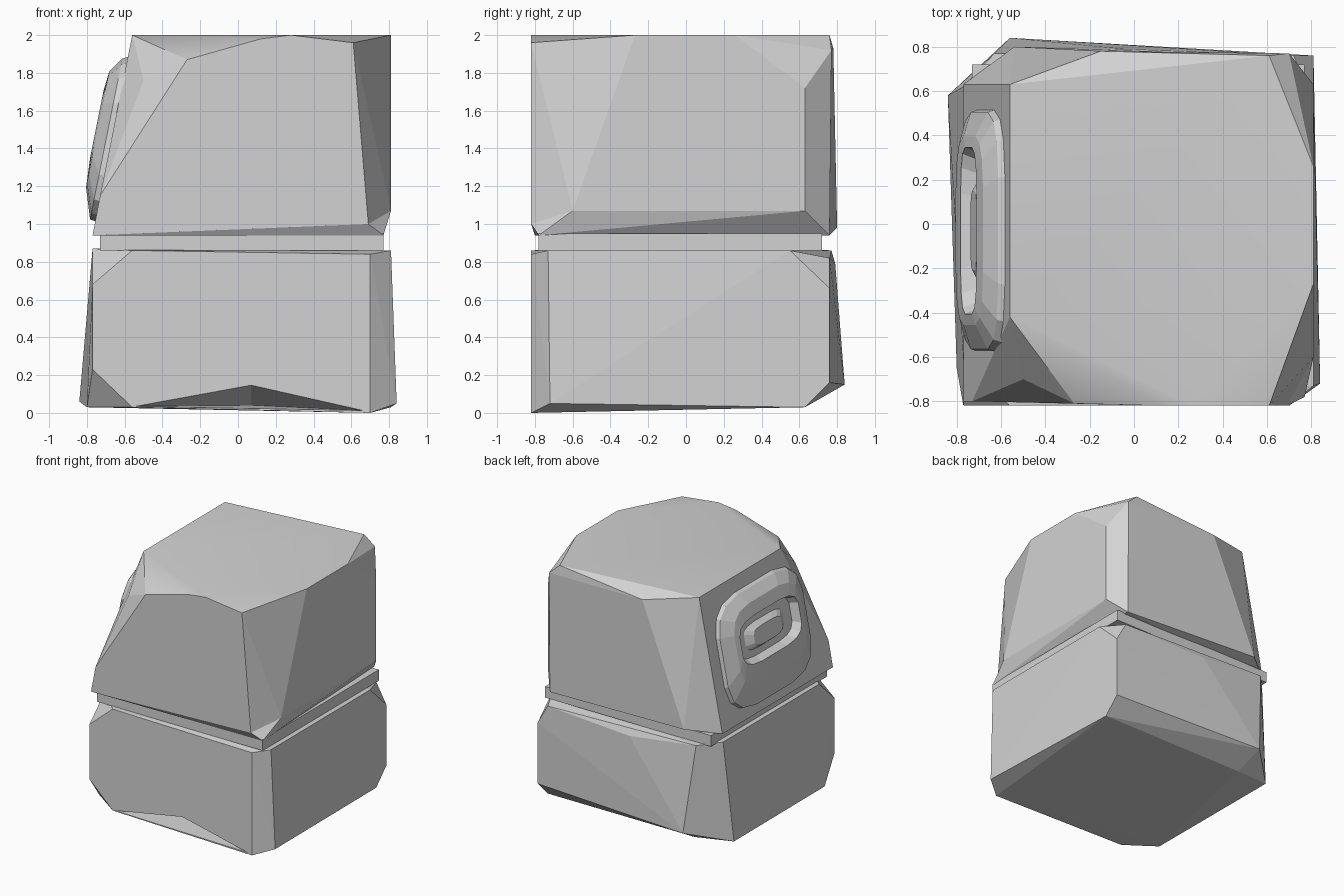
import bpy, bmesh, math

cube = bpy.data.objects.get("Cube")
if cube:
    bpy.data.objects.remove(cube, do_unlink=True)

stone = bpy.data.materials.new("grey stone")
stone.use_nodes = True
GREY = (0.65, 0.65, 0.65, 1)
stone.diffuse_color = GREY
stone.node_tree.nodes["Principled BSDF"].inputs["Base Color"].default_value = GREY


def finish(name, bm):
    bmesh.ops.recalc_face_normals(bm, faces=bm.faces[:])
    mesh = bpy.data.meshes.new(name)
    bm.to_mesh(mesh)
    bm.free()
    mesh.materials.append(stone)
    ob = bpy.data.objects.new(name, mesh)
    bpy.context.collection.objects.link(ob)
    return ob


def hewn(name, points):
    """Rough-cut block: the convex hull of its corner points."""
    bm = bmesh.new()
    for p in points:
        bm.verts.new(p)
    bmesh.ops.convex_hull(bm, input=bm.verts[:])
    loose = [v for v in bm.verts if not v.link_faces]
    bmesh.ops.delete(bm, geom=loose, context="VERTS")
    bmesh.ops.dissolve_limit(bm, angle_limit=math.radians(2),
                             verts=bm.verts[:], edges=bm.edges[:])
    return finish(name, bm)


# Lower block with chipped corners
lower = hewn("lower_block", [
    # front face
    (-.77, -.82, .68), (-.56, -.82, .86), (.70, -.82, .84),
    (.70, -.82, 0), (-.56, -.82, .03), (-.77, -.82, .23),
    # right side
    (.81, -.73, .86), (.84, -.72, .05), (.81, .55, .86),
    (.81, .76, .66), (.81, .76, .16), (.81, .63, .03),
    # back
    (.72, .76, .82), (-.04, .79, .79), (-.63, .77, .86),
    (-.56, .84, .15), (-.52, .63, .03),
    # left side
    (-.77, .62, .87), (-.84, .58, .06), (-.77, -.62, .87), (-.80, -.65, .03),
])

# Hollow chipped into the lower front edge
chip = hewn("chip_cutter", [
    (-.56, -.83, .035), (.68, -.83, .012), (.07, -.83, .15), (.07, -.5, .04)])
chip.hide_render = True
chip.hide_viewport = True
cut = lower.modifiers.new("chip", "BOOLEAN")
cut.operation = "DIFFERENCE"
cut.object = chip

# Mortar course between the blocks
hewn("mortar_course", [(x, y, z) for x in (-.73, .77)
                       for y in (-.78, .72) for z in (.86, .95)])

# Upper block with leaning left wall and bevelled corners
upper = hewn("upper_block", [
    # top
    (-.56, .63, 2), (-.56, -.42, 2), (.28, -.82, 2), (.61, -.82, 1.96),
    (.81, -.27, 2), (.81, .26, 2), (.61, .76, 2), (-.15, .78, 1.93),
    # rounded front left shoulder
    (.12, -.82, 1.98), (-.27, -.81, 1.87), (-.50, -.70, 1.76),
    # front
    (-.77, -.80, .94), (-.73, -.80, 1.15), (.69, -.82, 1.0), (.66, -.76, .94),
    # right side
    (.81, -.60, 1.07), (.81, .63, 1.07), (.81, .63, 1.72),
    # back
    (.70, .76, .94), (.70, .77, 1.92), (-.54, .80, .98), (-.77, .63, .94),
])
bpy.ops.object.select_all(action="DESELECT")
upper.select_set(True)
bpy.context.view_layer.objects.active = upper
bpy.ops.object.shade_smooth_by_angle(angle=math.radians(50))
# Only the weathered top and front stay smooth
for face in upper.data.polygons:
    n = face.normal
    face.use_smooth = n.y < .2 and abs(n.x) < .5 and n.z > -.2

# Flared lip under the right side and front right corner
hewn("base_lip", [
    (.77, -.78, .94), (.69, -.82, 1.0), (.81, -.60, 1.07),
    (.81, .63, 1.07), (.70, .76, .94), (-.77, -.80, .94)])


# Carved panel on the left wall, with a sunken niche and a boss inside it
def panel_ring(bm, half_y, half_z, mid_z, rise, sides=16):
    ring = []
    for i in range(sides):
        a = math.tau * (i + .5) / sides
        c, s = math.cos(a), math.sin(a)
        y = half_y * math.copysign(abs(c) ** .5, c) - .03
        z = mid_z + half_z * math.copysign(abs(s) ** .5, s)
        wall = -.77 + .2 * (z - .94)
        ring.append(bm.verts.new((wall - rise, y, z)))
    return ring


bm = bmesh.new()
rings = [panel_ring(bm, *r) for r in (
    (.56, .45, 1.45, -.03), (.54, .43, 1.45, .03), (.43, .31, 1.50, .085),
    (.38, .18, 1.53, .095), (.35, .16, 1.53, .03),
    (.25, .10, 1.52, .03), (.18, .07, 1.52, .07))]
for a, b in zip(rings, rings[1:]):
    for i in range(len(a)):
        j = (i + 1) % len(a)
        bm.faces.new((a[i], a[j], b[j], b[i]))
bm.faces.new(rings[-1])
bm.faces.new(rings[0][::-1])
finish("carved_panel", bm)
